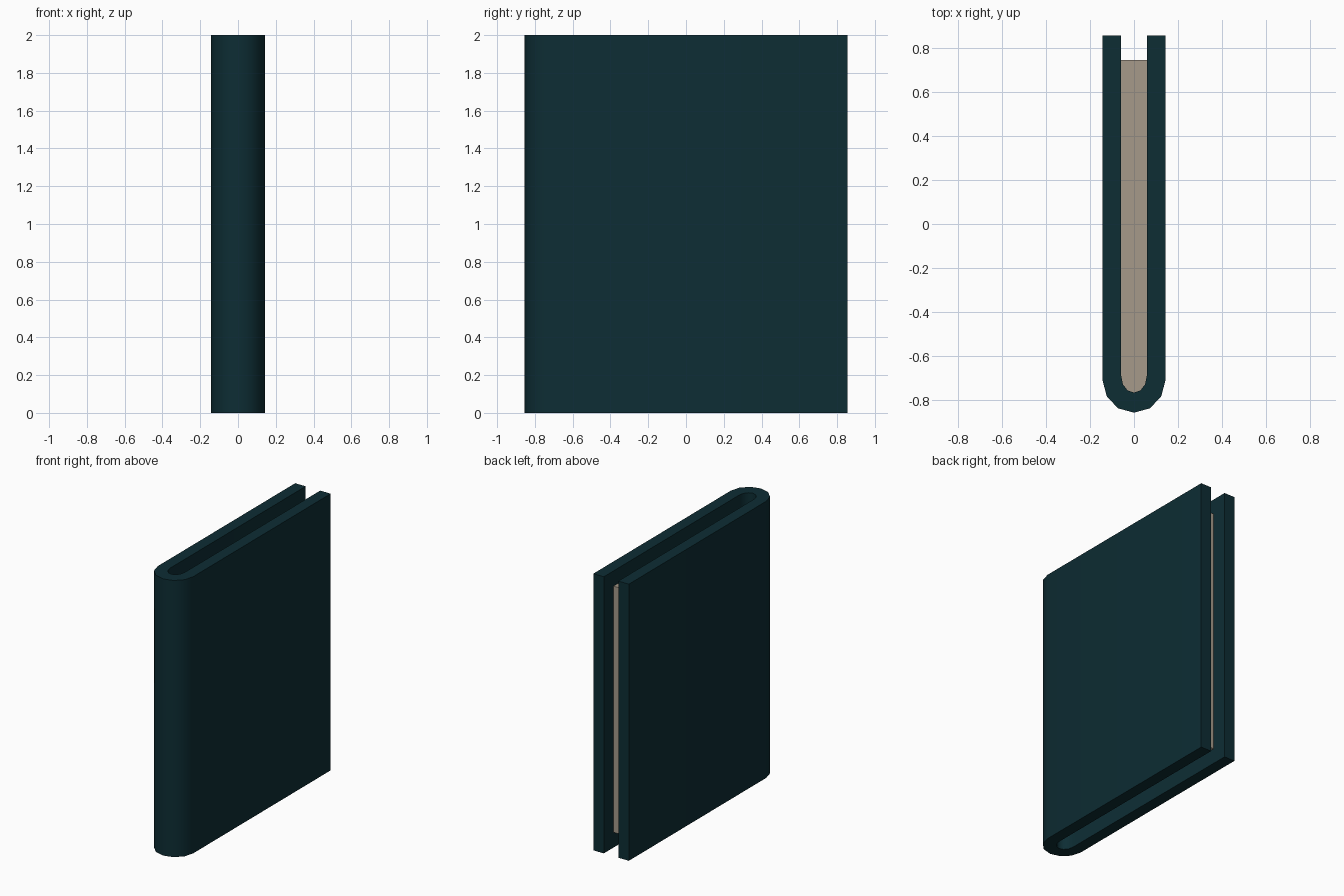
import bpy
import bmesh
import math

if "Cube" in bpy.data.objects:
    bpy.data.objects.remove(bpy.data.objects["Cube"])


def make_material(name, rgb):
    mat = bpy.data.materials.new(name)
    mat.diffuse_color = (*rgb, 1.0)
    mat.use_nodes = True
    mat.node_tree.nodes["Principled BSDF"].inputs["Base Color"].default_value = mat.diffuse_color
    return mat


def arch(half_width, y_start, y_tip, y_open, segments=6):
    """U-shaped outline: open end at +y, rounded end at -y."""
    pts = [(half_width, y_open)]
    for i in range(segments + 1):
        a = math.pi * i / segments
        pts.append((half_width * math.cos(a), y_start + (y_tip - y_start) * math.sin(a)))
    pts.append((-half_width, y_open))
    return pts


def extrude_outline(name, outline, z0, z1, mat):
    """Upright prism from a flat outline, smooth around the curve only."""
    bm = bmesh.new()
    face = bm.faces.new([bm.verts.new((x, y, z0)) for x, y in outline])
    new = bmesh.ops.extrude_face_region(bm, geom=[face])["geom"]
    top = [v for v in new if isinstance(v, bmesh.types.BMVert)]
    bmesh.ops.translate(bm, verts=top, vec=(0, 0, z1 - z0))
    bmesh.ops.recalc_face_normals(bm, faces=bm.faces)
    mesh = bpy.data.meshes.new(name)
    bm.to_mesh(mesh)
    bm.free()
    mesh.materials.append(mat)
    obj = bpy.data.objects.new(name, mesh)
    bpy.context.collection.objects.link(obj)
    bpy.ops.object.select_all(action="DESELECT")
    obj.select_set(True)
    bpy.context.view_layer.objects.active = obj
    bpy.ops.object.shade_smooth_by_angle(angle=math.radians(40))
    return obj


teal = make_material("dark teal cover", (0.004, 0.026, 0.034))
paper = make_material("tan paper", (0.381, 0.323, 0.254))

# Cover: two boards joined by a rounded spine
outer = arch(0.142, -0.712, -0.856, 0.856)
inner = arch(0.058, -0.69, -0.765, 0.856)
extrude_outline("cover", outer + inner[::-1], 0.0, 2.0, teal)

# Page block: set in from the cover's three open edges
pages = arch(0.0585, -0.69, -0.766, 0.745)
extrude_outline("page_block", pages, 0.11, 1.89, paper)
